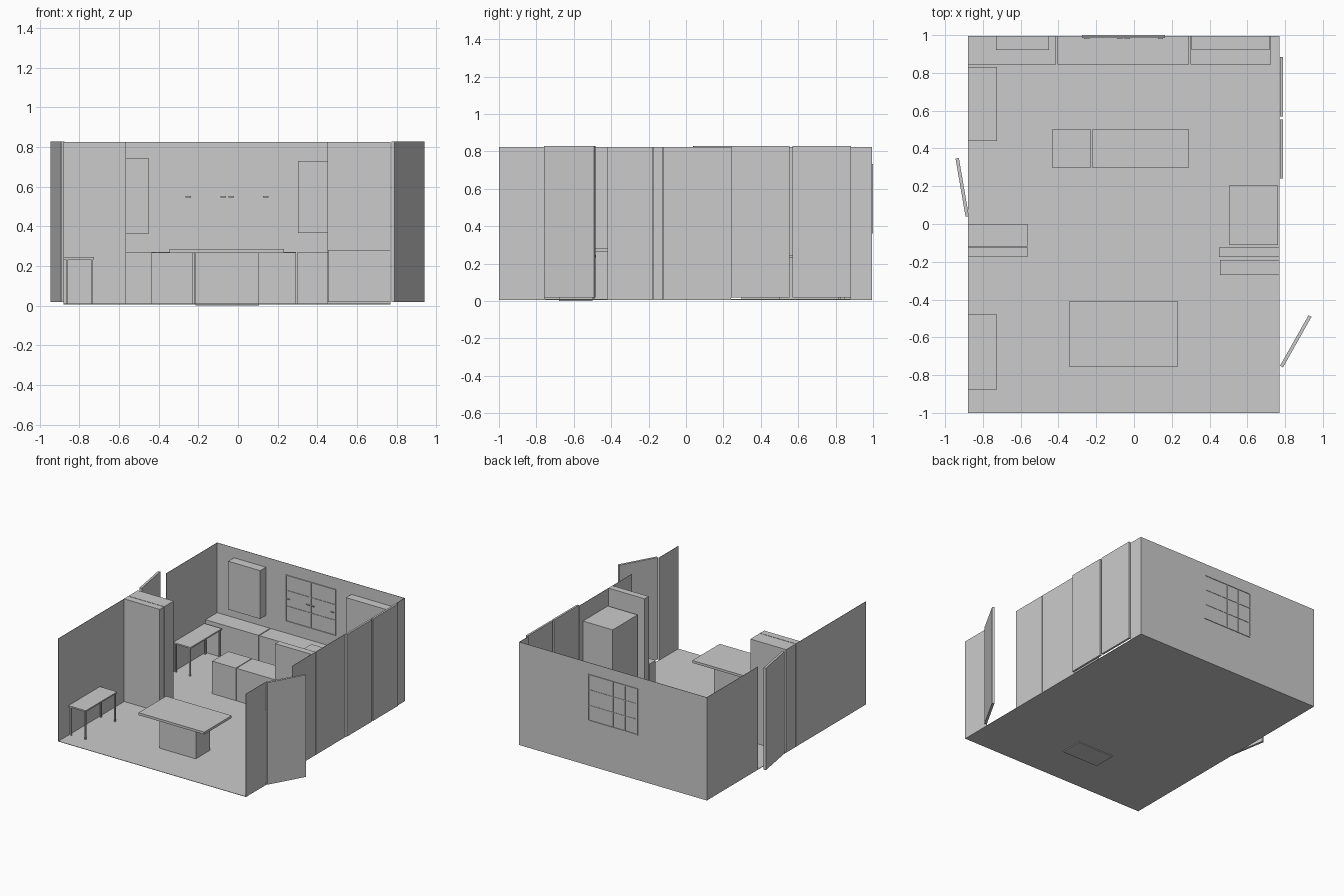
import bpy, math
from mathutils import Vector

if "Cube" in bpy.data.objects:
    bpy.data.objects.remove(bpy.data.objects["Cube"])

FLOOR, TOP = 0.01, 0.825


def box(name, x0, x1, y0, y1, z0, z1):
    """Axis-aligned box given by its extents."""
    bpy.ops.mesh.primitive_cube_add(size=1, location=((x0 + x1) / 2, (y0 + y1) / 2, (z0 + z1) / 2))
    ob = bpy.context.object
    ob.name = name
    ob.scale = (x1 - x0, y1 - y0, z1 - z0)
    bpy.ops.object.transform_apply(location=False, rotation=False, scale=True)
    return ob


def swung_door(name, a, b, thick=0.018):
    """Open door leaf running between two plan points."""
    a, b = Vector(a), Vector(b)
    d, m = b - a, (a + b) / 2
    ob = box(name, -d.length / 2, d.length / 2, -thick / 2, thick / 2, 0.018, TOP + 0.003)
    ob.location.x, ob.location.y = m
    ob.rotation_euler.z = math.atan2(d.y, d.x)


def side_table(name, y0, y1):
    x0, x1 = -0.877, -0.725
    box(name + "_top", x0, x1, y0, y1, 0.234, 0.245)
    for i, x in enumerate((x0 + 0.016, x1 - 0.012)):
        for j, y in enumerate((y0 + 0.012, y1 - 0.012)):
            box(f"{name}_leg_{i}{j}", x - 0.005, x + 0.005, y - 0.005, y + 0.005, FLOOR, 0.234)


# floor and thin walls with door gaps
box("floor", -0.88, 0.77, -1, 0.995, 0.007, FLOOR)
box("back_wall", -0.88, 0.77, 0.992, 0.995, FLOOR, TOP)
for i, (y0, y1) in enumerate(((-1, -0.175), (0.355, 0.994))):
    box(f"left_wall_{i}", -0.88, -0.877, y0, y1, FLOOR, TOP)
for i, (y0, y1) in enumerate(((-1, -0.755), (-0.42, -0.178), (-0.122, 0.24), (0.88, 0.994))):
    box(f"right_wall_{i}", 0.767, 0.77, y0, y1, FLOOR, TOP)

# doors: two swung open, two sliding panels
swung_door("left_door", (-0.883, 0.04), (-0.936, 0.348))
swung_door("right_door", (0.781, -0.755), (0.932, -0.487))
box("sliding_panel_front", 0.773, 0.789, 0.24, 0.553, 0.018, TOP + 0.003)
box("sliding_panel_rear", 0.773, 0.789, 0.57, 0.883, 0.018, TOP + 0.003)

# full-height storage, partitions and refrigerator
box("left_partition", -0.88, -0.565, -0.175, -0.122, FLOOR, TOP)
box("left_tall_cabinet", -0.88, -0.565, -0.118, 0.0, FLOOR, TOP)
box("right_partition", 0.45, 0.77, -0.176, -0.125, FLOOR, TOP)
box("low_cabinet", 0.455, 0.77, -0.27, -0.19, 0.018, 0.28)
box("refrigerator", 0.502, 0.763, -0.11, 0.203, FLOOR, 0.69)

# back counters, wall cabinets and island
for name, x0, x1 in (("left", -0.877, -0.412), ("middle", -0.406, 0.292), ("right", 0.299, 0.725)):
    box(f"counter_{name}", x0, x1, 0.845, 0.992, FLOOR, 0.27)
box("wall_cabinet_left", -0.73, -0.45, 0.92, 0.992, 0.362, 0.745)
box("wall_cabinet_right", 0.302, 0.72, 0.925, 0.992, 0.367, 0.73)
box("island_left", -0.435, -0.228, 0.298, 0.5, FLOOR, 0.268)
box("island_right", -0.222, 0.292, 0.298, 0.5, FLOOR, 0.268)

# dining table
box("dining_top", -0.345, 0.232, -0.755, -0.41, 0.266, 0.285)
box("dining_pedestal", -0.215, 0.105, -0.68, -0.5, 0.0, 0.266)

# side tables
side_table("front_side_table", -0.875, -0.48)
side_table("rear_side_table", 0.44, 0.832)

# window frame with bars on both faces of the wall
WX0, WX1, WZ0, WZ1, B = -0.275, 0.165, 0.362, 0.733, 0.008
for i, x in enumerate((WX0, WX1 - B)):
    box(f"window_jamb_{i}", x, x + B, 0.985, 1.0, WZ0, WZ1)
for i, z in enumerate((WZ0, WZ1 - B)):
    box(f"window_rail_{i}", WX0 + B, WX1 - B, 0.985, 1.0, z, z + B)
for side, y0, y1, bars in (("front", 0.987, 0.992, (-0.055, 0.05)), ("back", 0.995, 0.999, (-0.055, -0.16))):
    for i, x in enumerate(bars):
        box(f"window_{side}_mullion_{i}", x - 0.004, x + 0.004, y0, y1, WZ0 + B, WZ1 - B)
    for i in (1, 2):
        z = WZ0 + (WZ1 - WZ0) * i / 3
        box(f"window_{side}_bar_{i}", WX0 + B, WX1 - B, y0 + 0.0005, y1 - 0.0005, z - 0.003, z + 0.003)
for i, x in enumerate((-0.25, -0.075, -0.035, 0.14)):
    box(f"window_handle_{i}", x - 0.014, x + 0.014, 0.980, 0.987, 0.546, 0.552)
